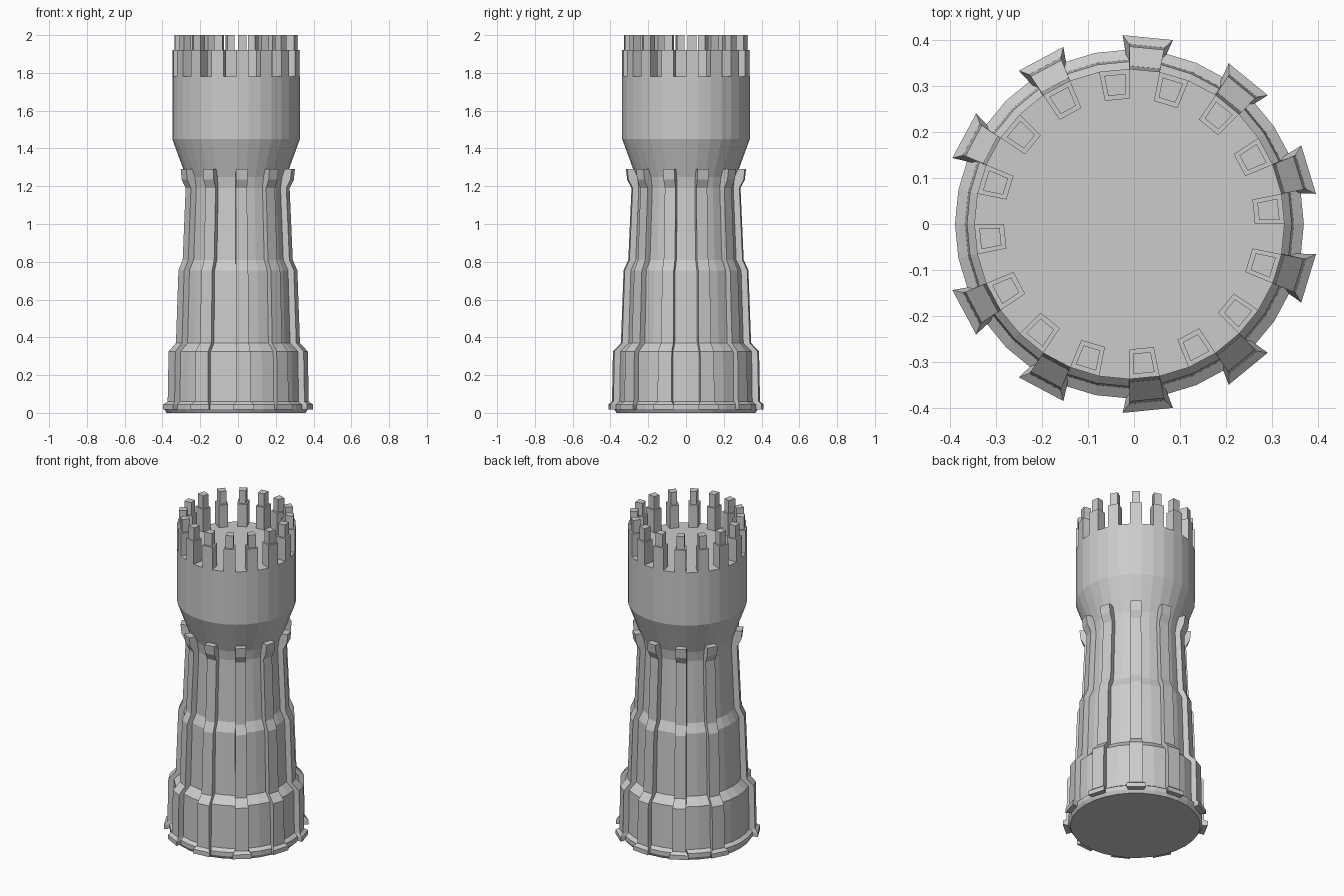
import bpy, bmesh, math

if "Cube" in bpy.data.objects:
    bpy.data.objects.remove(bpy.data.objects["Cube"])

SIDES = 32
STEP = 2 * math.pi / SIDES
CX = -0.01          # tower axis


def finish(bm, name):
    bmesh.ops.recalc_face_normals(bm, faces=bm.faces)
    me = bpy.data.meshes.new(name)
    bm.to_mesh(me)
    bm.free()
    ob = bpy.data.objects.new(name, me)
    bpy.context.collection.objects.link(ob)
    ob.location.x = CX
    return ob


def loft(bm, rings):
    """Bridge equally sized closed rings of points and cap both ends."""
    vs = [[bm.verts.new(p) for p in ring] for ring in rings]
    n = len(vs[0])
    for a, b in zip(vs, vs[1:]):
        for i in range(n):
            j = (i + 1) % n
            bm.faces.new((a[i], a[j], b[j], b[i]))
    bm.faces.new(vs[0][::-1])
    bm.faces.new(vs[-1])


def block(ang, z, r0, r1, h0, h1):
    """Trapezoid cross-section pointing outward at an angle."""
    c, s = math.cos(ang), math.sin(ang)
    pts = ((r0, -h0), (r1, -h1), (r1, h1), (r0, h0))
    return [(c * r - s * t, s * r + c * t, z) for r, t in pts]


# Tower body: lathe profile (radius, height)
profile = [(0.368, 0), (0.38, 0.02), (0.38, 0.045), (0.358, 0.06),
           (0.354, 0.325), (0.31, 0.37), (0.298, 0.755), (0.272, 0.81),
           (0.256, 1.19), (0.265, 1.25), (0.338, 1.45), (0.338, 1.78)]
bm = bmesh.new()
loft(bm, [[(r * math.cos(i * STEP), r * math.sin(i * STEP), z)
           for i in range(SIDES)] for r, z in profile])
finish(bm, "tower_body")

# Ribs on every third facet: (height, outer radius, outer half width)
rib = [(0.018, 0.408, 0.055), (0.045, 0.408, 0.055), (0.06, 0.390, 0.039),
       (0.325, 0.385, 0.038), (0.37, 0.343, 0.034), (0.755, 0.329, 0.032),
       (0.81, 0.304, 0.031), (1.19, 0.287, 0.030), (1.235, 0.310, 0.031),
       (1.29, 0.316, 0.031)]
bm = bmesh.new()
for k in range(5):
    for side in (1, -1):
        a = side * STEP * (1.5 + 3 * k)
        loft(bm, [block(a, z, r - 0.07, r, min(h, 0.036) * 0.88, h)
                  for z, r, h in rib])
finish(bm, "wall_ribs")

# Battlements on every second facet, with an inset upper block
bm = bmesh.new()
R = 0.338 * math.cos(STEP / 2)
t = math.tan(STEP / 2)
for k in range(16):
    a = STEP * (0.5 + 2 * k)
    lo = (0.272, R, 0.272 * t, R * t)
    hi = (0.282, R - 0.01, 0.272 * t - 0.008, R * t - 0.01)
    loft(bm, [block(a, 1.78, *lo), block(a, 1.92, *lo),
              block(a, 1.92, *hi), block(a, 2.0, *hi)])
finish(bm, "battlements")
